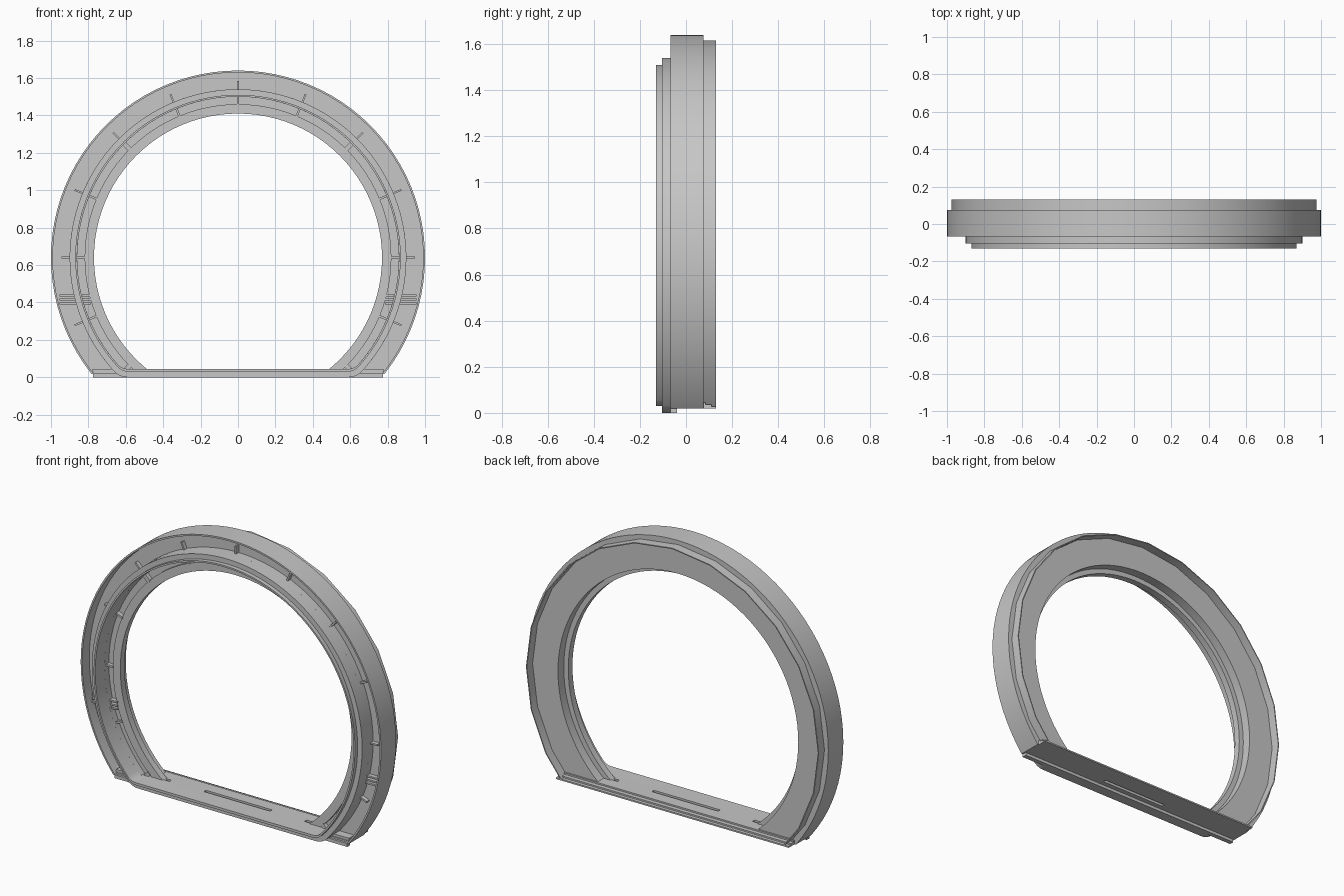
import bpy, bmesh, math
from mathutils import Matrix, Vector

cube = bpy.data.objects.get("Cube")
if cube:
    bpy.data.objects.remove(cube)

CZ = 0.64      # height of the arch centre
CUT = 0.018    # underside of the arch feet

grey = bpy.data.materials.new("plain_grey")
grey.use_nodes = True
grey.diffuse_color = (0.57, 0.57, 0.57, 1)
grey.node_tree.nodes["Principled BSDF"].inputs["Base Color"].default_value = (0.57, 0.57, 0.57, 1)


def finish(bm, name, smooth=None):
    bmesh.ops.recalc_face_normals(bm, faces=bm.faces)
    mesh = bpy.data.meshes.new(name)
    bm.to_mesh(mesh)
    bm.free()
    mesh.materials.append(grey)
    obj = bpy.data.objects.new(name, mesh)
    bpy.context.collection.objects.link(obj)
    if smooth:
        bpy.ops.object.select_all(action='DESELECT')
        obj.select_set(True)
        bpy.context.view_layer.objects.active = obj
        bpy.ops.object.shade_smooth_by_angle(angle=math.radians(smooth))
    return obj


def loft(sections):
    """Join closed loops of points into a closed tube."""
    bm = bmesh.new()
    loops = [[bm.verts.new(p) for p in s] for s in sections]
    for k, a in enumerate(loops):
        b = loops[(k + 1) % len(loops)]
        for i in range(len(a)):
            j = (i + 1) % len(a)
            bm.faces.new((a[i], a[j], b[j], b[i]))
    return bm


def circle(r, y, n):
    return [(r * math.cos(2 * math.pi * i / n), y, CZ + r * math.sin(2 * math.pi * i / n))
            for i in range(n)]


def arch(name, profile, n):
    """Revolve a (radius, depth) profile and cut it flat at the feet."""
    bm = loft([circle(r, y, n) for r, y in profile])
    geom = bm.verts[:] + bm.edges[:] + bm.faces[:]
    bmesh.ops.bisect_plane(bm, geom=geom, plane_co=(0, 0, CUT), plane_no=(0, 0, -1),
                           clear_outer=True)
    rim = [e for e in bm.edges if e.is_boundary]
    bmesh.ops.holes_fill(bm, edges=rim, sides=0)
    return finish(bm, name, 30)


def add_box(bm, lo, hi, matrix=Matrix()):
    lo, hi = Vector(lo), Vector(hi)
    size = Matrix.Diagonal((*(hi - lo), 1))
    bmesh.ops.create_cube(bm, size=1, matrix=matrix @ Matrix.Translation((lo + hi) / 2) @ size)


def rounded_outline(r, base, fillet, y):
    """Circle closed by a flat bottom with rounded corners."""
    fz = base + fillet
    fx = math.sqrt((r - fillet) ** 2 - (CZ - fz) ** 2)
    t = math.atan2(fz - CZ, fx)
    pts = []
    for i in range(97):
        a = t + (math.pi - 2 * t) * i / 96
        pts.append((r * math.cos(a), y, CZ + r * math.sin(a)))
    for side in (-1, 1):
        for i in range(1, 9):
            f = i / 8 if side < 0 else 1 - (i - 1) / 8
            a = t + (-math.pi / 2 - t) * f
            pts.append((side * (fx + fillet * math.cos(a)), y, fz + fillet * math.sin(a)))
    return pts


# Main arch: outer shell, front channel, shallow inner channel and thin lip
arch("main_arch", [
    (1.0, -0.068), (1.0, 0.075), (0.8, 0.075), (0.8, 0.02), (0.77, 0.02),
    (0.77, -0.02), (0.82, -0.02), (0.82, 0.0), (0.86, 0.0), (0.86, -0.04),
    (0.9, -0.04), (0.9, 0.0), (0.99, 0.0), (0.99, -0.068)], 96)

# Thin faceted rim standing out from the back face
arch("back_rim", [(0.975, 0.07), (0.975, 0.13), (0.969, 0.13), (0.969, 0.07)], 24)

# Stepped front frame that also closes across the floor
steps = [(0.9, 0.0, 0.1, -0.04), (0.9, 0.0, 0.1, -0.105), (0.87, 0.03, 0.08, -0.105),
         (0.87, 0.03, 0.08, -0.13), (0.86, 0.045, 0.07, -0.13), (0.86, 0.045, 0.07, -0.04)]
finish(loft([rounded_outline(*s) for s in steps]), "front_frame", 30)


# Radial ribs in both front channels
def ribs(name, angles, r0, r1, y0, y1, width):
    bm = bmesh.new()
    for deg in angles:
        turn = Matrix.Translation((0, 0, CZ)) @ Matrix.Rotation(-math.radians(deg), 4, 'Y')
        w = width * (2 if deg % 90 == 45 and r0 < 0.85 else 1)
        add_box(bm, (r0, y0, -w / 2), (r1, y1, w / 2), turn)
    finish(bm, name)


ribs("outer_ribs", [22.5 * i for i in range(-1, 10)], 0.895, 0.945, -0.025, 0.005, 0.01)
ribs("inner_ribs", [22.5 * i for i in range(-2, 11)], 0.815, 0.862, -0.025, 0.005, 0.012)

# Grouped horizontal bars low on both sides, and ledges at the feet
bars = bmesh.new()
ledges = bmesh.new()


def mirrored(bm, x0, x1, y0, y1, z0, z1):
    for side in (-1, 1):
        xs = sorted((side * x0, side * x1))
        add_box(bm, (xs[0], y0, z0), (xs[1], y1, z1))


for z in (0.395, 0.415, 0.437):
    mirrored(bars, 0.865, 0.955, -0.025, 0.005, z - 0.005, z + 0.005)
    mirrored(bars, 0.785, 0.835, -0.028, 0.005, z - 0.005, z + 0.005)
mirrored(ledges, 0.58, 0.775, -0.068, -0.04, 0.0, 0.02)
mirrored(ledges, 0.6, 0.775, -0.055, 0.05, 0.02, 0.03)
mirrored(ledges, 0.62, 0.78, -0.045, 0.05, 0.03, 0.042)
finish(bars, "side_bars")
finish(ledges, "foot_ledges")

# Floor with a long central slot, short blind slots and a stepped back edge
floor = bmesh.new()
TOP, END = 0.045, 0.775
add_box(floor, (-END, -0.05, CUT), (END, -0.01, TOP))
add_box(floor, (-END, 0.01, CUT), (END, 0.085, TOP))
add_box(floor, (-END, 0.085, CUT), (END, 0.11, 0.036))
add_box(floor, (-END, 0.11, CUT), (END, 0.13, 0.027))
for x0, x1, top in ((0.22, 0.45, TOP), (0.45, 0.53, 0.03), (0.53, END, TOP)):
    mirrored(floor, x0, x1, -0.01, 0.01, CUT, top)
finish(floor, "floor_plate")
